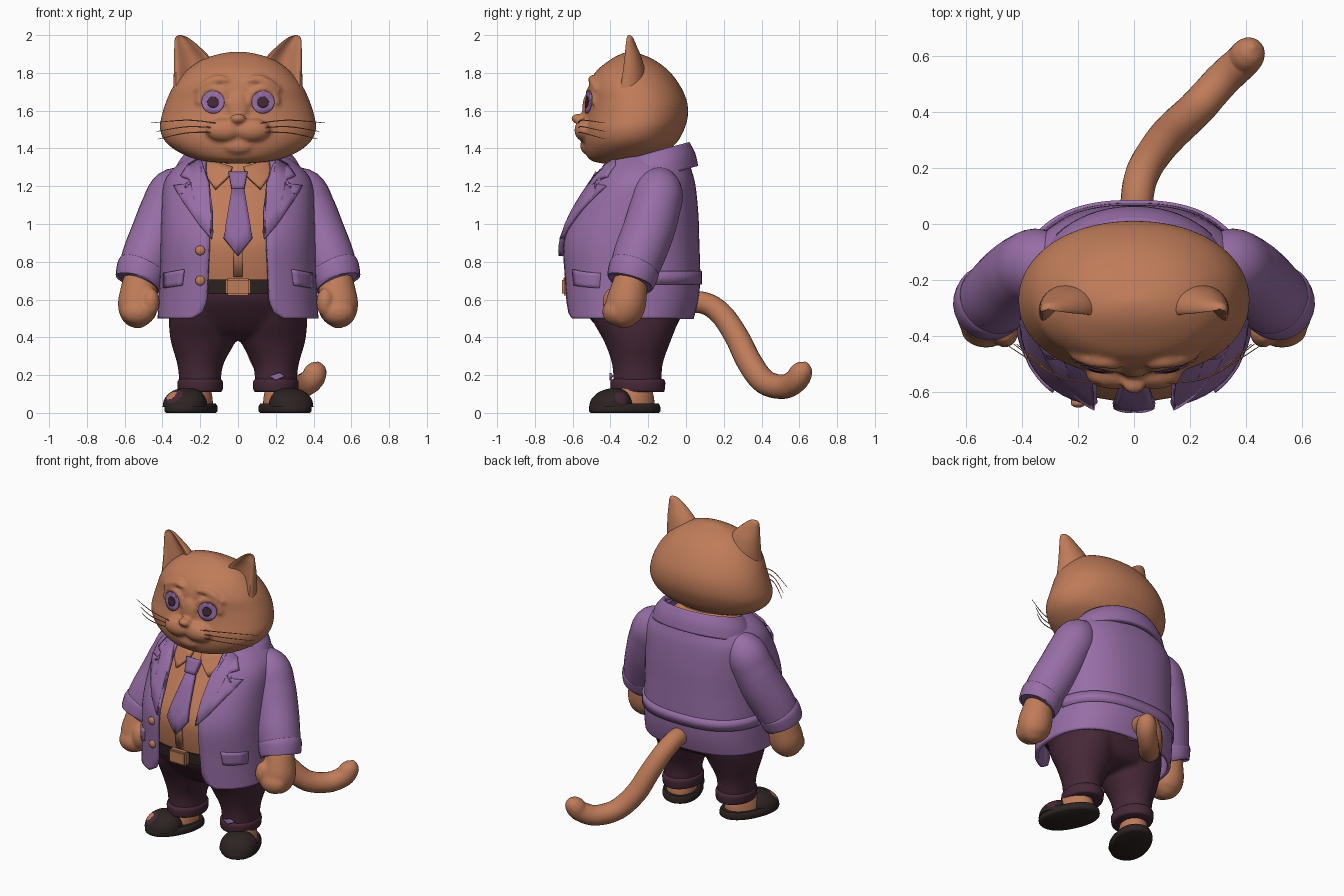
import bpy, bmesh, math
from mathutils import Vector

if "Cube" in bpy.data.objects:
    bpy.data.objects.remove(bpy.data.objects["Cube"])


def material(name, rgb):
    m = bpy.data.materials.new(name)
    m.diffuse_color = (*rgb, 1)
    m.use_nodes = True
    m.node_tree.nodes["Principled BSDF"].inputs["Base Color"].default_value = m.diffuse_color
    return m


FUR = material("ginger", (0.52, 0.2, 0.1))
PURPLE = material("jacket purple", (0.31, 0.155, 0.38))
TIE = material("tie purple", (0.27, 0.135, 0.345))
PLUM = material("trouser plum", (0.062, 0.021, 0.038))
BLACK = material("leather black", (0.026, 0.017, 0.016))


def finish(name, mat, bm, thick=0):
    bmesh.ops.recalc_face_normals(bm, faces=bm.faces)
    me = bpy.data.meshes.new(name)
    bm.to_mesh(me)
    bm.free()
    ob = bpy.data.objects.new(name, me)
    bpy.context.collection.objects.link(ob)
    me.materials.append(mat)
    if thick:
        mod = ob.modifiers.new("thickness", "SOLIDIFY")
        mod.thickness, mod.offset = thick, 0
    return ob


def blend(name, parts, voxel=0.012, rounds=4):
    """Melt overlapping parts into one soft surface."""
    bpy.ops.object.select_all(action="DESELECT")
    for p in parts:
        p.select_set(True)
    bpy.context.view_layer.objects.active = parts[0]
    bpy.ops.object.join()
    ob = parts[0]
    ob.name = name
    mod = ob.modifiers.new("melt", "REMESH")
    mod.mode, mod.voxel_size, mod.use_smooth_shade = "VOXEL", voxel, True
    mod = ob.modifiers.new("soften", "SMOOTH")
    mod.factor, mod.iterations = 0.5, rounds
    return ob


def spline(rows, n=4):
    """Smooth in-between rows (Catmull-Rom)."""
    out = []
    for i in range(len(rows) - 1):
        a, b, c, d = (rows[max(0, min(len(rows) - 1, i + k))] for k in (-1, 0, 1, 2))
        for j in range(n):
            t = j / n
            out.append([0.5 * (2 * q + (r - p) * t + (2 * p - 5 * q + 4 * r - s) * t * t
                               + (3 * q - p - 3 * r + s) * t ** 3) for p, q, r, s in zip(a, b, c, d)])
    return out + [list(rows[-1])]


def skin(name, mat, rings, closed=True, thick=0):
    bm = bmesh.new()
    vs = [[bm.verts.new(p) for p in r] for r in rings]
    n = len(vs[0])
    for a, b in zip(vs, vs[1:]):
        for i in range(n if closed else n - 1):
            j = (i + 1) % n
            bm.faces.new((a[i], a[j], b[j], b[i]))
    if closed:
        bm.faces.new(vs[0])
        bm.faces.new(vs[-1])
    return finish(name, mat, bm, thick)


def loft(name, mat, rows, n=40, e=2.0, start=None, thick=0, tilt=0, concave=0, smooth=4):
    """Stacked oval rings; row = (z, half width, front y, back y, centre x). start(z, rx) opens the front."""
    rings = []
    for z, rx, yf, yb, cx in spline([tuple(r) + (0,) * (5 - len(r)) for r in rows], smooth):
        a0 = start(z, rx) if start else 0
        ring = []
        for i in range(n):
            a = a0 + (2 * math.pi - 2 * a0) * i / (n - 1 if start else n)
            s, c = math.sin(a), math.cos(a)
            x = cx + rx * math.copysign(abs(s) ** (2 / e), s)
            d = math.copysign(abs(c) ** (2 / e), c) - concave * max(c, 0) ** 3
            y = (yf + yb) / 2 - (yb - yf) / 2 * d
            ring.append((x, y, z + tilt * (y + 0.2)))
        rings.append(ring)
    return skin(name, mat, rings, not start, thick)


def tube(name, mat, pts, n=16, ref=(0, 1, 0), smooth=5):
    """Round tube through (x, y, z, radius) points."""
    pts = spline(pts, smooth)
    rings = []
    for i, p in enumerate(pts):
        c = Vector(p[:3])
        t = (Vector(pts[min(i + 1, len(pts) - 1)][:3]) - Vector(pts[max(i - 1, 0)][:3])).normalized()
        u = t.cross(Vector(ref)).normalized()
        v = t.cross(u)
        rings.append([c + p[3] * (u * math.cos(k * math.tau / n) + v * math.sin(k * math.tau / n)) for k in range(n)])
    return skin(name, mat, rings)


def ball(name, mat, loc, scale):
    bm = bmesh.new()
    bmesh.ops.create_uvsphere(bm, u_segments=24, v_segments=14, radius=1)
    bmesh.ops.scale(bm, vec=scale, verts=bm.verts)
    bmesh.ops.translate(bm, vec=loc, verts=bm.verts)
    return finish(name, mat, bm)


def front_y(rows, x, z, e):
    """Front surface of a loft at (x, z)."""
    rows = spline([tuple(r) + (0,) * (5 - len(r)) for r in rows])
    z = max(rows[0][0], min(rows[-1][0], z))
    for a, b in zip(rows, rows[1:]):
        if z <= b[0]:
            f = (z - a[0]) / (b[0] - a[0])
            rx, yf, yb, cx = (p + (q - p) * f for p, q in zip(a[1:], b[1:]))
            t = min(abs(x - cx) / rx, 0.97)
            return (yf + yb) / 2 - (yb - yf) / 2 * (1 - t ** e) ** (1 / e)


def plate(name, mat, outline, rows, off, thick, e=2.0, side=1):
    """Flat outline (x, z) wrapped onto the front of a loft."""
    bm = bmesh.new()
    bm.faces.new([bm.verts.new((side * x, 0, z)) for x, z in outline])
    bmesh.ops.triangulate(bm, faces=bm.faces)
    bmesh.ops.subdivide_edges(bm, edges=bm.edges, cuts=3, use_grid_fill=True)
    for v in bm.verts:
        v.co.y = front_y(rows, v.co.x, v.co.z, e) - off
    return finish(name, mat, bm, thick)


def disc(x, z, r, n=20):
    return [(x + r * math.cos(i * math.tau / n), z + r * math.sin(i * math.tau / n)) for i in range(n)]


def spot(ob, mat, centre, radius):
    """Paint the faces near a point."""
    ob.data.materials.append(mat)
    for f in ob.data.polygons:
        if (f.center - Vector(centre)).length < radius:
            f.material_index = len(ob.data.materials) - 1


# Head with muzzle, nose, chin, brows and eyelids melted together
HEAD = [(1.32, .05, -.44, -.32), (1.335, .19, -.50, -.24), (1.37, .295, -.53, -.13), (1.43, .38, -.545, -.05),
        (1.50, .413, -.545, -.01), (1.57, .405, -.53, .01), (1.65, .38, -.518, .005), (1.73, .342, -.515, -.03),
        (1.81, .275, -.475, -.09), (1.87, .19, -.40, -.17), (1.9, .10, -.345, -.24), (1.912, .03, -.30, -.27)]
face = [loft("head", FUR, HEAD, n=56, e=2.1),
        ball("nose", FUR, (0, -.575, 1.558), (.042, .032, .026)),
        ball("nose_bridge", FUR, (0, -.515, 1.6), (.06, .035, .1)),
        ball("chin", FUR, (0, -.525, 1.415), (.085, .035, .045))]
for s in (-1, 1):
    lid = [(s * (.132 + .074 * math.cos(a)), 1.645 + .072 * math.sin(a)) for a in
           [math.radians(k) for k in range(-10, 191, 20)]]
    face.append(tube("eyelid", FUR, [(x, front_y(HEAD, x, z, 2.1) - .002, z, .017) for x, z in lid], n=8, smooth=2))
    brow = [(.05, 1.755, .014), (.10, 1.765, .026), (.16, 1.745, .026), (.225, 1.705, .014)]
    face.append(tube("brow", FUR, [(s * x, front_y(HEAD, x, z, 2.1), z, r) for x, z, r in brow], n=10))
    face.append(ball("muzzle", FUR, (.072 * s, -.535, 1.497), (.1, .056, .062)))
blend("head", face, .011, 4)

# Clothing profiles
SHIRT = [(.68, .36, -.61, .02), (.8, .37, -.63, .03), (.92, .37, -.628, .03), (1.05, .36, -.56, .03),
         (1.2, .32, -.465, .01), (1.3, .24, -.41, -.02), (1.38, .17, -.38, -.1)]
JACKET = [(.5, .415, -.63, .03), (.6, .41, -.638, .055), (.72, .405, -.645, .065), (.9, .40, -.65, .06),
          (1.05, .395, -.595, .055), (1.2, .385, -.505, .04), (1.28, .34, -.45, .02), (1.35, .25, -.40, .0)]
OPENING = [(.5, .24), (.53, .19), (.59, .165), (.9, .15), (1.2, .165), (1.4, .17)]
JE = 2.5


def jacket_start(z, rx):
    for a, b in zip(OPENING, OPENING[1:]):
        if z <= b[0]:
            w = a[1] + (b[1] - a[1]) * (z - a[0]) / (b[0] - a[0])
            return math.asin(min(w / rx, .95) ** (JE / 2))


loft("shirt", FUR, SHIRT, e=2.4)
loft("jacket", PURPLE, JACKET, n=60, e=JE, start=jacket_start, thick=.022, smooth=5)
loft("jacket_collar", PURPLE, [(1.23, .33, -.42, .05), (1.30, .31, -.41, .035), (1.365, .26, -.37, .005)],
     start=lambda z, rx: 1.0, thick=.03, tilt=.3)
loft("back_strap", PURPLE, [(.68, .415, -.645, .074), (.75, .415, -.645, .074)], e=JE,
     start=lambda z, rx: 1.75, thick=.024, smooth=1)
plate("shirt_placket", FUR, [(-.025, .72), (.025, .72), (.025, 1.25), (-.025, 1.25)], SHIRT, .006, .012, 2.4)
plate("tie", TIE, [(-.03, 1.2), (.03, 1.2), (.075, .93), (0, .83), (-.075, .93)], SHIRT, .03, .025, 2.4)
plate("tie_knot", TIE, [(-.05, 1.27), (.05, 1.27), (.034, 1.185), (-.034, 1.185)], SHIRT, .04, .035, 2.4)
for z in (.86, .70):
    ball("jacket_button", FUR, (-.2, front_y(JACKET, -.2, z, JE) - .015, z), (.026, .016, .026))

# Belt and buckle
loft("belt", BLACK, [(.63, .37, -.62, .02), (.705, .37, -.625, .02)], e=2.4, smooth=1)
bm = bmesh.new()
bmesh.ops.create_cube(bm, size=1)
bmesh.ops.scale(bm, vec=(.13, .045, .092), verts=bm.verts)
bmesh.ops.translate(bm, vec=(0, -.634, .667), verts=bm.verts)
bmesh.ops.bevel(bm, geom=bm.edges[:], offset=.01, segments=2, affect="EDGES")
finish("belt_buckle", FUR, bm)

# Paired parts
trousers = [loft("trousers", PLUM, [(.385, .12, -.33, -.18), (.42, .28, -.43, -.08), (.5, .365, -.51, -.03),
                                    (.6, .37, -.58, .01), (.69, .36, -.595, .01)], e=2.3)]
for s in (-1, 1):
    loft("ear", FUR, [(1.72, .12, -.415, -.21, .222 * s), (1.80, .118, -.395, -.215, .222 * s),
                      (1.88, .096, -.37, -.235, .243 * s), (1.94, .066, -.35, -.26, .271 * s),
                      (1.975, .044, -.335, -.275, .291 * s), (1.992, .026, -.325, -.285, .301 * s),
                      (2.0, .006, -.31, -.3, .306 * s)], concave=1.25)
    plate("iris", PURPLE, disc(.132, 1.645, .06), HEAD, .013, .009, 2.1, s)
    plate("pupil", PLUM, disc(.132, 1.645, .03), HEAD, .019, .009, 2.1, s)
    for z, end, drop in ((1.535, .46, 0), (1.51, .43, -.02), (1.485, .42, -.035)):
        tube("whisker", FUR, [(.12 * s, -.57, z, .003), (.27 * s, -.545, z + .015 + drop / 2, .003),
                              (end * s, -.43, z + drop, .0015)], n=5, ref=(0, 0, 1))

    # Lapels, shirt collar points, pocket flaps
    plate("lapel", PURPLE, [(.14, .92), (.21, 1.0), (.31, 1.15), (.335, 1.2), (.255, 1.21), (.25, 1.235),
                            (.30, 1.25), (.26, 1.31), (.2, 1.345), (.153, 1.22), (.14, 1.07)],
          JACKET, .022, .024, JE, s)
    plate("shirt_collar", FUR, [(.03, 1.3), (.045, 1.255), (.12, 1.185), (.19, 1.28), (.16, 1.34)],
          SHIRT, .025, .02, 2.4, s)
    plate("pocket_flap", PURPLE, [(.285, .76), (.295, .675), (.388, .66), (.388, .74)], JACKET, .018, .022, JE, s)

    # Sleeve, cuff and hand
    tube("sleeve", PURPLE, [(.22 * s, -.14, 1.24, .07), (.33 * s, -.145, 1.175, .128), (.38 * s, -.165, 1.08, .135),
                            (.425 * s, -.2, .96, .138), (.477 * s, -.25, .83, .136), (.518 * s, -.285, .72, .125)], n=28)
    tube("sleeve_cuff", PURPLE, [(.503 * s, -.27, .775, .128), (.508 * s, -.275, .76, .135),
                                 (.522 * s, -.292, .70, .129), (.525 * s, -.295, .69, .118)], n=28)
    blend("hand", [
        tube("hand", FUR, [(.52 * s, -.29, .72, .085), (.525 * s, -.305, .64, .1), (.53 * s, -.32, .57, .106),
                           (.525 * s, -.335, .51, .092), (.52 * s, -.34, .475, .063), (.515 * s, -.345, .452, .015)], n=24),
        ball("thumb", FUR, (.462 * s, -.39, .585), (.047, .052, .077)),
        ball("fingers", FUR, (.53 * s, -.375, .535), (.09, .068, .072))], .011, 3)

    # Leg and shoe
    LEG = [(.12, .108, -.385, -.125, .2 * s), (.25, .12, -.39, -.125, .2 * s),
           (.37, .168, -.43, -.085, .186 * s), (.46, .182, -.48, -.05, .183 * s), (.54, .18, -.52, -.03, .183 * s)]
    trousers.append(loft("trouser_leg", PLUM, LEG))
    loft("trouser_cuff", PLUM, [(.11, .105, -.385, -.12, .2 * s), (.12, .118, -.397, -.113, .2 * s),
                                (.165, .12, -.4, -.11, .2 * s), (.18, .108, -.388, -.122, .2 * s)])
    if s > 0:
        plate("trouser_patch", PURPLE, [(.165, .195), (.2, .172), (.25, .195), (.22, .212)], LEG, .015, .009)
    toe = loft("shoe_toe", BLACK, [(.03, .117, -.196, .04), (.07, .11, -.184, .03), (.105, .086, -.15, .01),
                                   (.125, .05, -.105, -.02), (.13, .01, -.07, -.05)], n=72, e=2.2, smooth=8)
    if s < 0:
        spot(toe, PLUM, (-.03, -.155, .09), .05)
        spot(toe, FUR, (-.045, -.15, .09), .03)
    else:
        spot(toe, PLUM, (.1, -.07, .08), .034)
    for ob in (toe,
               loft("shoe_sole", BLACK, [(0, .112, -.19, .185), (.01, .121, -.2, .195), (.035, .12, -.198, .193),
                                         (.05, .11, -.185, .185)], e=2.2),
               loft("foot", FUR, [(.03, .095, -.09, .165), (.08, .09, -.07, .16), (.12, .082, -.05, .15),
                                  (.17, .07, -.03, .14)])):
        ob.location = (.248 * s, -.322, 0)
        ob.rotation_euler.z = math.radians(24) * s
blend("trousers", trousers, .014, 5)

# Tail
tube("tail", FUR, [(.01, -.06, .57, .056), (.01, .08, .585, .058), (.03, .18, .53, .061), (.08, .265, .41, .064),
                   (.14, .335, .27, .067), (.225, .415, .165, .066), (.315, .515, .138, .064), (.385, .58, .17, .063),
                   (.41, .61, .215, .06), (.421, .627, .248, .042), (.426, .635, .268, .008)], n=20, ref=(1, 0, 0))

# Smooth shading with sharp edges kept
for ob in bpy.data.objects:
    ob.select_set(True)
    bpy.context.view_layer.objects.active = ob
bpy.ops.object.shade_smooth_by_angle(angle=math.radians(40))
